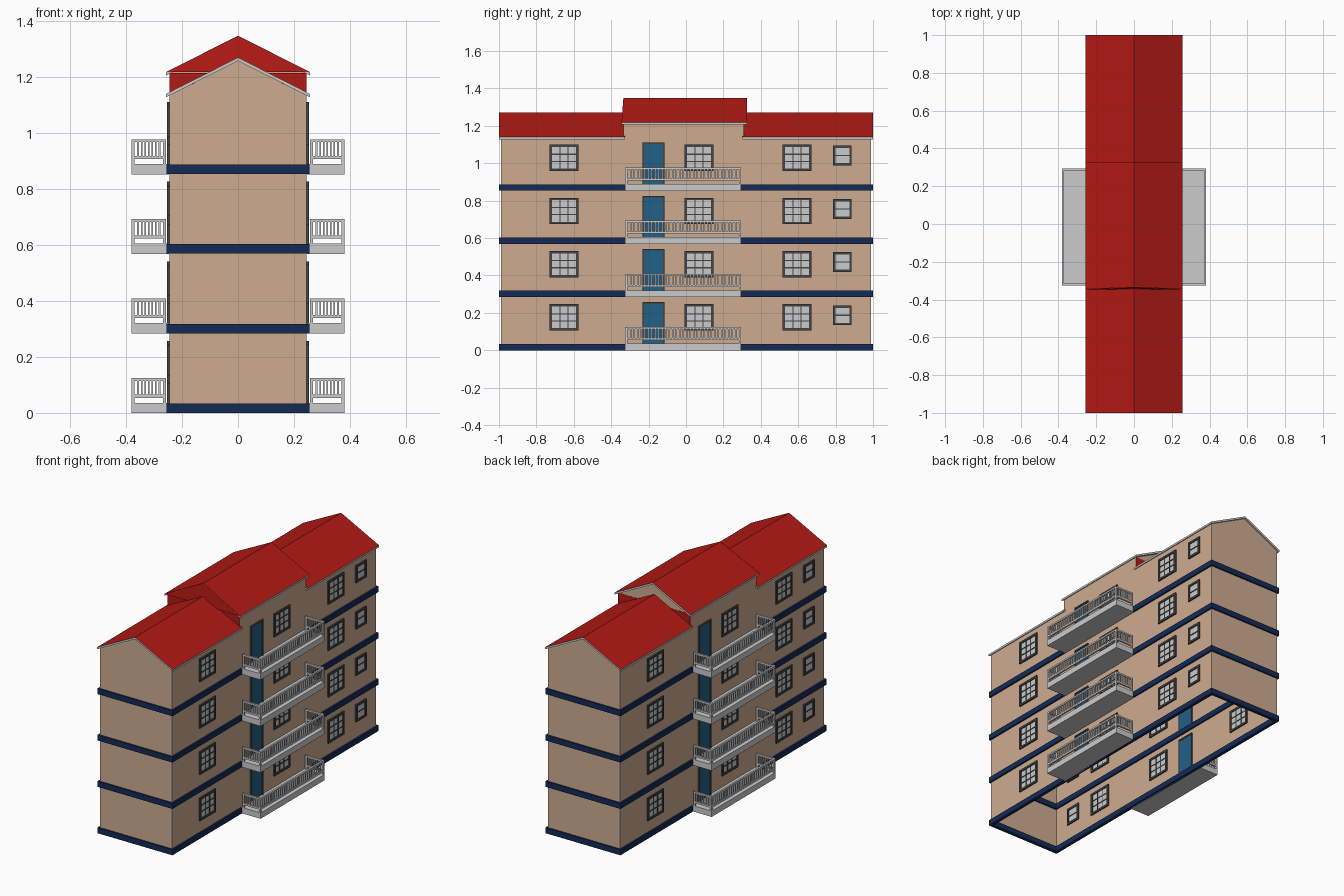
import bpy, bmesh
from mathutils import Matrix, Vector

if "Cube" in bpy.data.objects:
    bpy.data.objects.remove(bpy.data.objects["Cube"])


def mat(name, rgb):
    m = bpy.data.materials.new(name)
    m.diffuse_color = (*rgb, 1)
    m.use_nodes = True
    m.node_tree.nodes["Principled BSDF"].inputs["Base Color"].default_value = m.diffuse_color
    return m


WALL = mat("wall_tan", (0.62, 0.41, 0.28))
RED = mat("roof_red", (0.45, 0.010, 0.007))
NAVY = mat("band_navy", (0.007, 0.023, 0.093))
BLUE = mat("door_blue", (0.016, 0.117, 0.242))
DARK = mat("frame_dark", (0.053, 0.056, 0.06))
GREY = mat("trim_grey", (0.8, 0.8, 0.8))

STOREY = 0.2845
FLOORS = [i * STOREY for i in range(4)]
RISE, HALF, THICK = 0.13, 0.257, 0.012


def box(bm, x0, x1, y0, y1, z0, z1):
    c = Vector((x0 + x1, y0 + y1, z0 + z1)) / 2
    size = Matrix.Diagonal((abs(x1 - x0), abs(y1 - y0), abs(z1 - z0), 1))
    bmesh.ops.create_cube(bm, size=1, matrix=Matrix.Translation(c) @ size)


def finish(bm, name, *mats):
    me = bpy.data.meshes.new(name)
    bm.to_mesh(me)
    bm.free()
    ob = bpy.data.objects.new(name, me)
    bpy.context.collection.objects.link(ob)
    for m in mats:
        me.materials.append(m)
    return ob


def poly(bm, pts):
    return bm.faces.new([bm.verts.new(p) for p in pts])


# Hollow walls, open underneath: long sides step up in the middle, ends are gabled
bm = bmesh.new()
W, L = 0.245, 0.99
side = [(-L, 0), (L, 0), (L, 1.134), (0.308, 1.134), (0.308, 1.214),
        (-0.334, 1.214), (-0.334, 1.134), (-L, 1.134)]
end = [(-W, 0), (W, 0), (W, 1.134), (0, 1.258), (-W, 1.134)]
poly(bm, [(W, y, z) for y, z in side])
poly(bm, [(-W, y, z) for y, z in reversed(side)])
poly(bm, [(x, -L, z) for x, z in end])
poly(bm, [(x, L, z) for x, z in reversed(end)])
bmesh.ops.remove_doubles(bm, verts=bm.verts, dist=1e-5)
finish(bm, "outer_walls", WALL)

# Upper gable of the raised middle, with red upstands beneath both ends
bm = bmesh.new()
poly(bm, [(W, 0.308, 1.214), (-W, 0.308, 1.214), (0, 0.308, 1.336)])
finish(bm, "middle_gable", WALL)
bm = bmesh.new()
box(bm, -W, W, -0.335, -0.33, 1.13, 1.214)
box(bm, -W, W, 0.304, 0.309, 1.13, 1.214)
finish(bm, "middle_upstands", RED)


# Chevron roof: red on top, grey trim on the edges and underside
def roof(name, y0, y1, ridge, lean=0.0):
    bm = bmesh.new()
    eave = ridge - RISE
    prof = [(-HALF, eave), (0, ridge), (HALF, eave),
            (HALF, eave - THICK), (0, ridge - THICK), (-HALF, eave - THICK)]
    rings = []
    for y, shift in ((y0, lean), (y1, 0)):
        rings.append([bm.verts.new((x, y + (shift if x == 0 else 0), z)) for x, z in prof])
    a, b = rings
    for i in range(6):
        j = (i + 1) % 6
        f = bm.faces.new((a[i], a[j], b[j], b[i]))
        f.material_index = 1 if i < 2 else 0
    for r in rings:
        bm.faces.new((r[0], r[1], r[4], r[5]))
        bm.faces.new((r[1], r[2], r[3], r[4]))
    bmesh.ops.recalc_face_normals(bm, faces=bm.faces)
    return finish(bm, name, GREY, RED)


roof("front_roof", -1.0, -0.325, 1.27)
roof("rear_roof", 0.302, 1.0, 1.27)
roof("middle_roof", -0.345, 0.325, 1.348, 0.01)

# Red closing panel on the front end of the middle roof
bm = bmesh.new()
poly(bm, [(-HALF, -0.346, 1.218), (HALF, -0.346, 1.218), (0, -0.336, 1.348)])
finish(bm, "middle_front_panel", RED)

# Navy floor bands, each a ring round the walls
bm = bmesh.new()
for z in FLOORS:
    t = z + 0.034
    for s in (-1, 1):
        box(bm, s * 0.235, s * 0.255, -1, 1, z, t)
        box(bm, -0.235, 0.235, s * 0.98, s * 1.0, z, t)
finish(bm, "floor_bands", NAVY)

# Windows and doors pass through the wall; the far side is turned half a circle
frames, panes, doors = bmesh.new(), bmesh.new(), bmesh.new()


def frame(s, yc, w, z0, z1, t, sill=True):
    a, b = s * 0.237, s * 0.254
    for e in (-1, 1):
        box(frames, a, b, yc + e * w / 2, yc + e * (w / 2 - t), z0, z1)
    box(frames, a, b, yc - w / 2 + t, yc + w / 2 - t, z1 - t, z1)
    if sill:
        box(frames, a, b, yc - w / 2 + t, yc + w / 2 - t, z0, z0 + t)


def window(s, yc, w, z0, z1, cols, rows):
    t = 0.013
    frame(s, yc, w, z0, z1, t)
    y0, y1 = yc - w / 2 + t, yc + w / 2 - t
    z0, z1 = z0 + t, z1 - t
    box(panes, s * 0.242, s * 0.248, y0, y1, z0, z1)
    for i in range(1, cols):
        y = y0 + (y1 - y0) * i / cols
        box(frames, s * 0.240, s * 0.251, y - 0.003, y + 0.003, z0, z1)
    for i in range(1, rows):
        z = z0 + (z1 - z0) * i / rows
        box(frames, s * 0.240, s * 0.251, y0, y1, z - 0.003, z + 0.003)


for s in (-1, 1):
    for z in FLOORS:
        for yc in (-0.652, 0.07, 0.594):
            window(s, s * yc, 0.155, z + 0.105, z + 0.246, 3, 3)
        window(s, s * 0.836, 0.10, z + 0.134, z + 0.24, 1, 2)
        frame(s, s * -0.174, 0.118, z + 0.034, z + 0.257, 0.009, sill=False)
        box(doors, s * 0.240, s * 0.250, s * -0.174 - 0.05, s * -0.174 + 0.05,
            z + 0.034, z + 0.248)
finish(frames, "window_and_door_frames", DARK)
finish(panes, "window_panes", GREY)
finish(doors, "doors", BLUE)

# Balconies: slab, corner posts, two rails and balusters, the same on both sides
slabs, rails = bmesh.new(), bmesh.new()
Y0, Y1, X0, X1, T = -0.325, 0.295, 0.257, 0.381, 0.011
for s in (-1, 1):
    for z in FLOORS:
        box(slabs, s * 0.247, s * X1, Y0, Y1, z - 0.001 if z else 0, z + 0.036)
        for y in (Y0, Y1 - T):
            for x in (X0, X1 - T):
                box(rails, s * x, s * (x + T), y, y + T, z + 0.036, z + 0.124)
            for lo, hi in ((0.054, 0.065), (0.114, 0.124)):
                box(rails, s * (X0 + T), s * (X1 - T), y, y + T, z + lo, z + hi)
            for i in range(1, 8):
                x = X0 + T + (X1 - X0 - 2 * T) * i / 8
                box(rails, s * (x - 0.003), s * (x + 0.003), y + 0.003, y + 0.008,
                    z + 0.065, z + 0.114)
        for lo, hi in ((0.054, 0.065), (0.114, 0.124)):
            box(rails, s * (X1 - T), s * X1, Y0 + T, Y1 - T, z + lo, z + hi)
        for i in range(1, 32):
            y = Y0 + T + (Y1 - Y0 - 2 * T) * i / 32
            box(rails, s * (X1 - 0.008), s * (X1 - 0.003), y - 0.004, y + 0.004,
                z + 0.065, z + 0.114)
finish(slabs, "balcony_slabs", GREY)
finish(rails, "balcony_railings", GREY)
